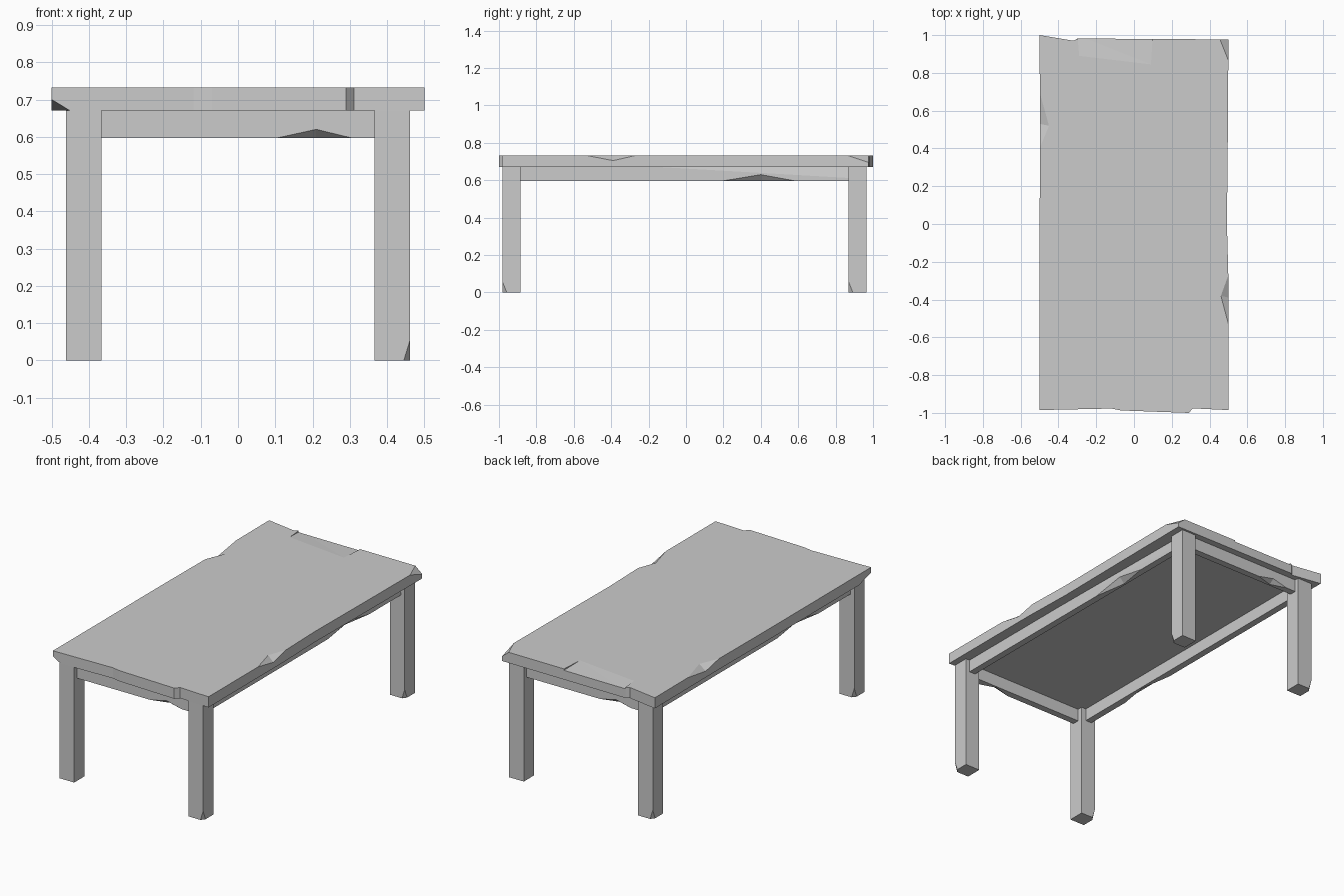
import bpy, bmesh
from mathutils import Matrix, Vector

if "Cube" in bpy.data.objects:
    bpy.data.objects.remove(bpy.data.objects["Cube"])

CY = -0.0075  # centre of the leg frame along y


def make_object(name, bm):
    bmesh.ops.recalc_face_normals(bm, faces=bm.faces)
    mesh = bpy.data.meshes.new(name)
    bm.to_mesh(mesh)
    bm.free()
    obj = bpy.data.objects.new(name, mesh)
    bpy.context.collection.objects.link(obj)
    return obj


def box(name, lo, hi):
    bm = bmesh.new()
    lo, hi = Vector(lo), Vector(hi)
    size = hi - lo
    bmesh.ops.create_cube(bm, size=1, matrix=Matrix.Translation((lo + hi) / 2)
                          @ Matrix.Diagonal((*size, 1)))
    return make_object(name, bm)


def chip(obj, *points):
    """Carve the convex hull of a few points out of a part."""
    bm = bmesh.new()
    for p in points:
        bm.verts.new(p)
    bmesh.ops.convex_hull(bm, input=bm.verts)
    cutter = make_object("cutter", bm)
    cutter.hide_render = True
    mod = obj.modifiers.new("chip", 'BOOLEAN')
    mod.operation = 'DIFFERENCE'
    mod.solver = 'EXACT'
    mod.object = cutter
    bpy.context.view_layer.objects.active = obj
    bpy.ops.object.modifier_apply(modifier=mod.name)
    bpy.data.objects.remove(cutter)


def opposite(obj, name):
    """Copy turned half a revolution about the frame centre."""
    new = obj.copy()
    new.data = obj.data.copy()
    new.name = name
    new.data.transform(Matrix.Translation((0, 2 * CY, 0)) @ Matrix.Diagonal((-1, -1, 1, 1)))
    bpy.context.collection.objects.link(new)


# Tabletop: worn outline extruded to board thickness
outline = [(-0.5, -0.985), (-0.12, -0.977), (-0.07, -0.987), (0.29, -1.0), (0.312, -0.976),
           (0.5, -0.985), (0.5, -0.3), (0.492, 0.0), (0.497, 0.5), (0.5, 0.977),
           (-0.3, 0.982), (-0.32, 0.97), (-0.5, 1.0), (-0.497, 0.4), (-0.5, 0.0)]
bm = bmesh.new()
face = bm.faces.new([bm.verts.new((x, y, 0.67)) for x, y in outline])
ext = bmesh.ops.extrude_face_region(bm, geom=[face])
bmesh.ops.translate(bm, vec=(0, 0, 0.062),
                    verts=[v for v in ext["geom"] if isinstance(v, bmesh.types.BMVert)])
top = make_object("tabletop", bm)
T = 0.732

# Tabletop wear: side dents, broken corners, planed patch at the back
chip(top, (0.5, -0.27, T), (0.5, -0.53, T), (0.46, -0.38, T), (0.5, -0.39, 0.705), (0.55, -0.39, 0.76))
chip(top, (-0.5, 0.7, T), (-0.5, 0.4, T), (-0.45, 0.52, T), (-0.5, 0.53, 0.705), (-0.55, 0.53, 0.76))
chip(top, (0.455, 0.977, T), (0.5, 0.865, T), (0.5, 0.977, 0.695), (0.56, 1.04, 0.79))
chip(top, (-0.45, -0.985, 0.67), (-0.5, -0.87, 0.67), (-0.5, -0.985, 0.70), (-0.56, -1.04, 0.61))
chip(top, (-0.29, 0.89, T), (0.09, 0.845, T), (-0.3, 1.0, 0.722), (0.1, 1.0, 0.722),
     (-0.29, 0.9, 0.78), (0.09, 0.9, 0.78))

# Legs with one chipped foot corner each
for y0, front, back in ((-0.98, "front_right_leg", "back_left_leg"),
                        (0.87, "back_right_leg", "front_left_leg")):
    leg = box(front, (0.367, y0, 0), (0.462, y0 + 0.095, 0.671))
    chip(leg, (0.445, y0, 0), (0.462, y0 + 0.022, 0), (0.462, y0, 0.055), (0.5, y0 - 0.04, -0.02))
    opposite(leg, back)

# End aprons with a chipped lower edge
y = -0.955
apron = box("front_apron", (-0.368, y, 0.597), (0.368, y + 0.04, 0.671))
chip(apron, (0.105, y, 0.597), (0.305, y, 0.597), (0.21, y, 0.62), (0.21, y + 0.03, 0.597),
     (0.21, y - 0.04, 0.56))
opposite(apron, "back_apron")

# Side aprons with a chipped lower edge and a long worn slope
x = 0.437
apron = box("right_apron", (x - 0.04, -0.886, 0.597), (x, 0.871, 0.671))
chip(apron, (x, 0.2, 0.597), (x, 0.58, 0.597), (x, 0.4, 0.63), (x - 0.03, 0.4, 0.597),
     (x + 0.04, 0.4, 0.56))
chip(apron, (x, -0.15, 0.671), (x, 0.871, 0.612), (x - 0.012, 0.871, 0.671), (x + 0.1, 0.95, 0.75))
opposite(apron, "left_apron")
